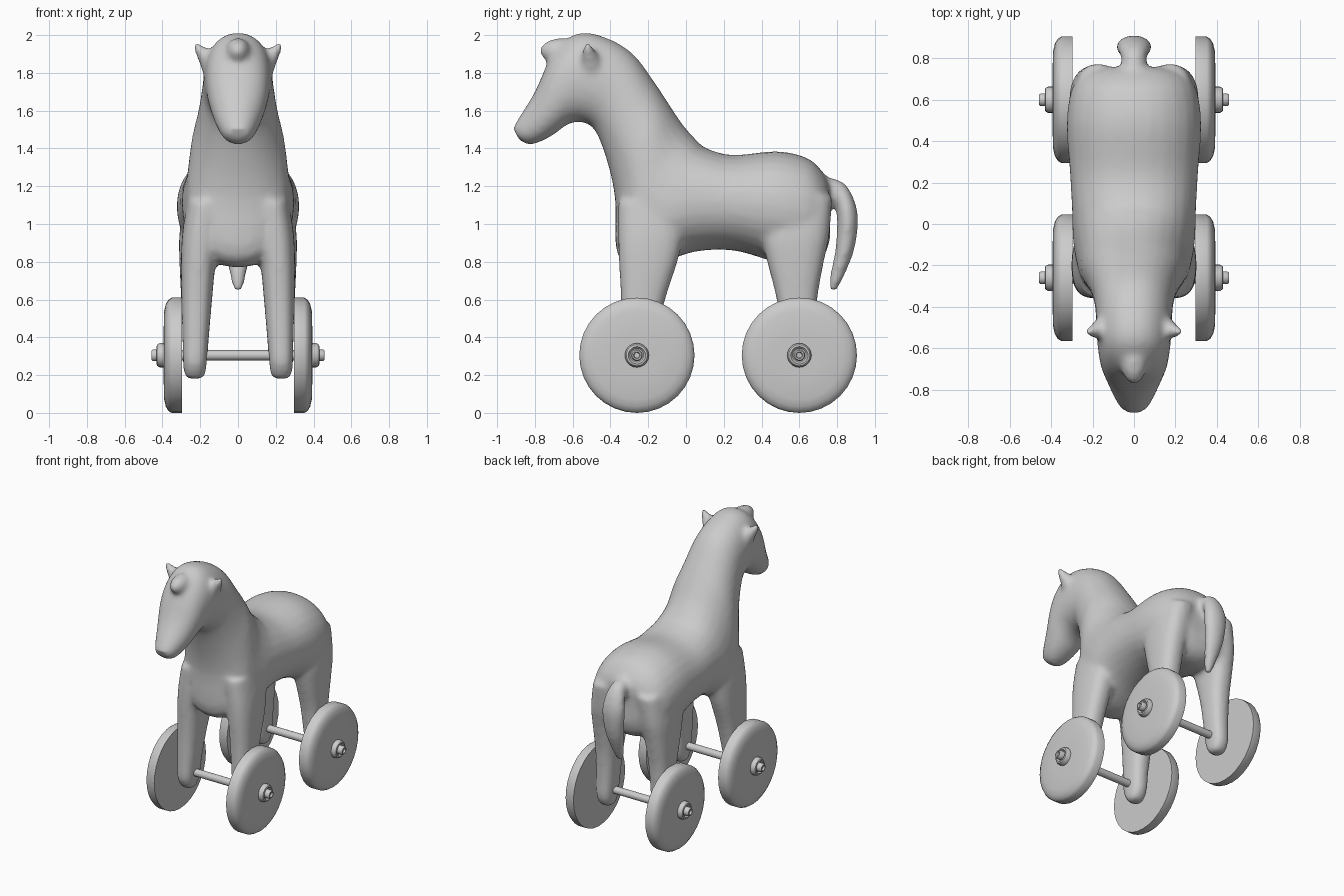
import bpy, bmesh
from math import cos, sin, pi, copysign
from mathutils import Vector, Matrix

if "Cube" in bpy.data.objects:
    bpy.data.objects.remove(bpy.data.objects["Cube"])


def catmull(a, b, c, d, t):
    return tuple(0.5 * (2*q + (r-p)*t + (2*p-5*q+4*r-s)*t*t + (3*q-p-3*r+s)*t**3)
                 for p, q, r, s in zip(a, b, c, d))


def loft(bm, rows, power=2.0, n=28, steps=4):
    """Row: y,z of one edge, y,z of the opposite edge, half width, centre x."""
    dense = []
    for i in range(len(rows) - 1):
        a, d = rows[max(i-1, 0)], rows[min(i+2, len(rows)-1)]
        dense += [catmull(a, rows[i], rows[i+1], d, k / steps) for k in range(steps)]
    dense.append(rows[-1])
    rings = []
    for ay, az, by, bz, w, cx in dense:
        ring = []
        for k in range(n):
            c, s = cos(2*pi*k/n), sin(2*pi*k/n)
            u = copysign(abs(c) ** (2/power), c)
            v = copysign(abs(s) ** (2/power), s)
            ring.append(bm.verts.new((cx + w*v, (ay+by)/2 + u*(ay-by)/2,
                                      (az+bz)/2 + u*(az-bz)/2)))
        rings.append(ring)
    for r, q in zip(rings, rings[1:]):
        for k in range(n):
            bm.faces.new((r[k], r[(k+1) % n], q[(k+1) % n], q[k]))
    bm.faces.new(rings[0])
    bm.faces.new(rings[-1])


def finish(bm, name):
    bmesh.ops.recalc_face_normals(bm, faces=bm.faces[:])
    me = bpy.data.meshes.new(name)
    bm.to_mesh(me)
    bm.free()
    ob = bpy.data.objects.new(name, me)
    bpy.context.collection.objects.link(ob)
    bpy.ops.object.select_all(action='DESELECT')
    ob.select_set(True)
    bpy.context.view_layer.objects.active = ob
    return ob


def lathe(name, profile, y, z, n=32):
    """Spin an (x, radius) profile around an axle line along x."""
    bm = bmesh.new()
    rings = [[bm.verts.new((x, y + r*sin(2*pi*k/n), z + r*cos(2*pi*k/n)))
              for k in range(n)] for x, r in profile]
    for a, b in zip(rings, rings[1:]):
        for k in range(n):
            bm.faces.new((a[k], a[(k+1) % n], b[(k+1) % n], b[k]))
    bm.faces.new(rings[0])
    bm.faces.new(rings[-1])
    ob = finish(bm, name)
    bpy.ops.object.shade_smooth_by_angle(angle=0.7)
    return ob


horse = bmesh.new()

# rump, barrel, neck and head in one sweep
loft(horse, [
    (.755, 1.22, .76, .92, .17, 0), (.72, 1.28, .73, .83, .25, 0),
    (.64, 1.35, .64, .78, .305, 0), (.48, 1.385, .47, .80, .325, 0),
    (.25, 1.365, .25, .86, .31, 0), (.11, 1.40, .03, .85, .30, 0),
    (.05, 1.45, -.20, .77, .295, 0), (-.02, 1.53, -.36, .83, .275, 0),
    (-.10, 1.65, -.375, 1.13, .25, 0), (-.17, 1.755, -.42, 1.34, .215, 0),
    (-.28, 1.90, -.485, 1.50, .19, 0), (-.42, 1.985, -.56, 1.54, .183, 0),
    (-.57, 2.01, -.63, 1.525, .175, 0), (-.70, 1.91, -.69, 1.48, .158, 0),
    (-.80, 1.70, -.76, 1.44, .122, 0), (-.88, 1.57, -.83, 1.42, .085, 0),
    (-.915, 1.51, -.885, 1.445, .055, 0)], power=2.15)

# forelock tuft
bmesh.ops.create_uvsphere(horse, u_segments=20, v_segments=12, radius=1,
    matrix=Matrix.Translation((0, -.665, 1.915)) @ Matrix.Diagonal((.065, .11, .07, 1)))

for s in (-1, 1):
    # front legs
    loft(horse, [(-.36, 1.12, .03, 1.12, .10, s*.17), (-.36, .95, -.01, .95, .10, s*.195),
                 (-.355, .80, -.045, .80, .092, s*.21), (-.345, .60, -.11, .60, .081, s*.218),
                 (-.345, .40, -.155, .40, .070, s*.224), (-.345, .27, -.17, .27, .063, s*.228),
                 (-.315, .205, -.20, .205, .055, s*.229), (-.29, .18, -.23, .18, .04, s*.229)],
         power=2.5)
    # hind legs
    loft(horse, [(.775, 1.15, .42, 1.15, .11, s*.17), (.76, .95, .40, .95, .11, s*.20),
                 (.73, .80, .43, .80, .095, s*.215), (.695, .60, .48, .60, .081, s*.220),
                 (.685, .40, .505, .40, .070, s*.224), (.685, .27, .515, .27, .063, s*.228),
                 (.66, .205, .54, .205, .055, s*.229), (.63, .18, .57, .18, .04, s*.229)],
         power=2.5)
    # ears
    axis = Vector((s*.115, -.03, .14))
    bmesh.ops.create_cone(horse, cap_ends=True, segments=18, radius1=.075, radius2=.016,
        depth=axis.length,
        matrix=Matrix.Translation(Vector((s*.115, -.495, 1.815)) + axis/2)
        @ axis.to_track_quat('Z', 'Y').to_matrix().to_4x4())

# tail
loft(horse, [(.70, 1.26, .70, 1.10, .07, 0), (.77, 1.245, .76, 1.11, .06, 0),
             (.84, 1.215, .785, 1.105, .065, 0), (.89, 1.13, .795, 1.075, .08, 0),
             (.912, 1.02, .80, 1.0, .085, 0), (.89, .86, .792, .87, .07, 0),
             (.84, .73, .765, .74, .045, 0), (.795, .64, .755, .65, .022, 0)])

body = finish(horse, "horse_body")
rm = body.modifiers.new("fuse", 'REMESH')
rm.mode = 'VOXEL'
rm.voxel_size = .016
rm.use_smooth_shade = True
sm = body.modifiers.new("soften", 'SMOOTH')
sm.factor = .5
sm.iterations = 10
bpy.ops.object.shade_smooth()

# wheels, hubs and axles
for label, y in (("front", -.26), ("rear", .60)):
    lathe(label + "_axle", [(-.40, .027), (.40, .027)], y, .305, 20)
    for side, s in (("left", -1), ("right", 1)):
        lathe(f"{label}_{side}_wheel",
              [(s*x, r) for x, r in ((.297, .285), (.297, .305), (.352, .305), (.368, .295),
                                     (.382, .272), (.391, .235), (.394, .12), (.394, .03))],
              y, .305)
        lathe(f"{label}_{side}_hub",
              [(s*x, r) for x, r in ((.385, .064), (.415, .064), (.428, .056), (.431, .046),
                                     (.418, .036), (.418, .031), (.450, .031), (.458, .025),
                                     (.458, .018), (.445, .014))],
              y, .305, 20)
